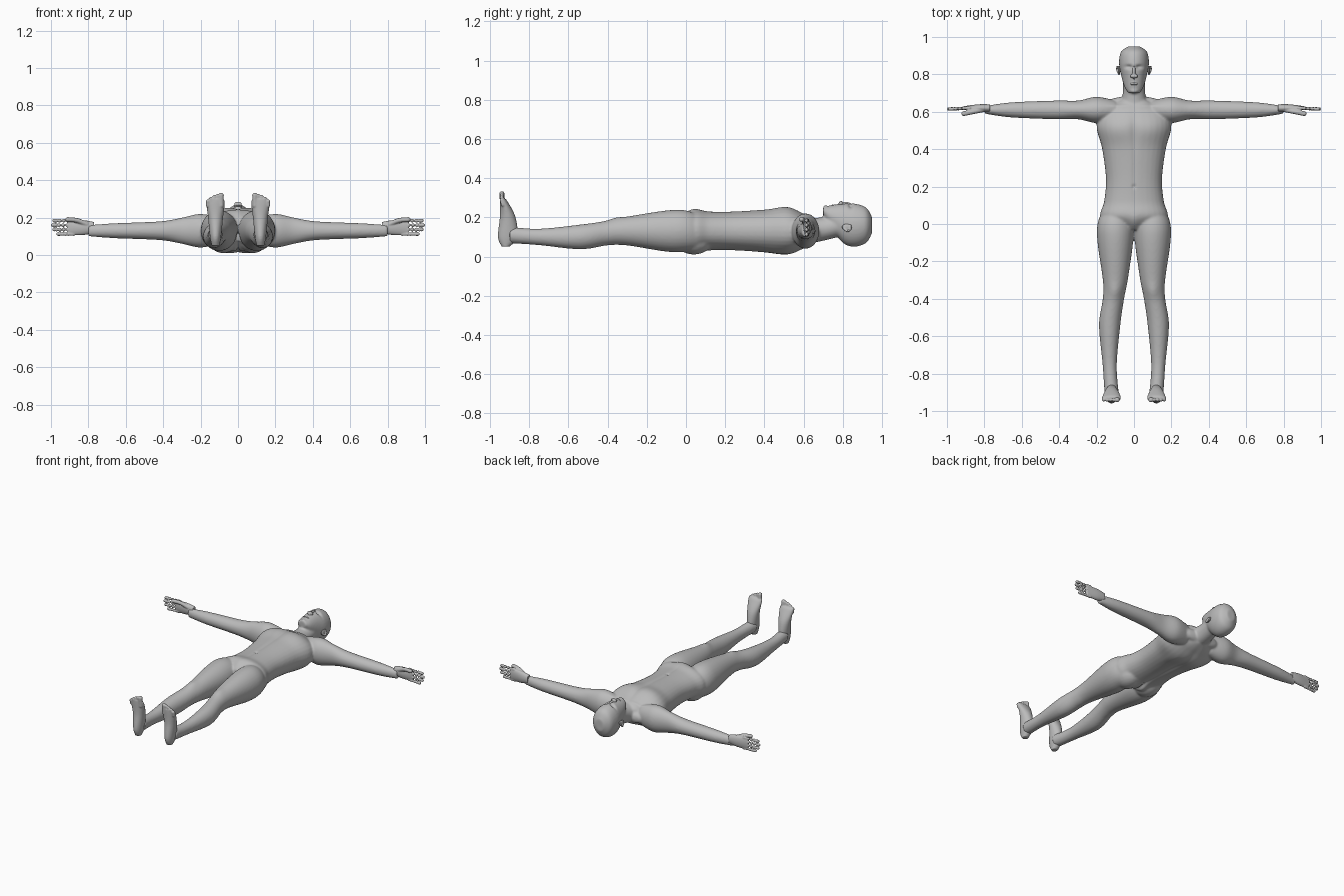
import bpy, bmesh, math
from mathutils import Vector, Matrix

if "Cube" in bpy.data.objects:
    bpy.data.objects.remove(bpy.data.objects["Cube"])

grey = (0.5, 0.5, 0.5, 1)
skin = bpy.data.materials.new("plain grey skin")
skin.use_nodes = True
skin.diffuse_color = grey
skin.node_tree.nodes["Principled BSDF"].inputs["Base Color"].default_value = grey


def spline(rows, steps=6):
    """Smooth interpolation through rows of numbers."""
    padded = [rows[0], *rows, rows[-1]]
    result = []
    for before, start, end, after in zip(padded, padded[1:], padded[2:], padded[3:]):
        before, start, end, after = map(Vector, (before, start, end, after))
        leave, arrive = (end - before) / 2, (after - start) / 2
        for step in range(steps):
            t = step / steps
            ease = t * t * (3 - 2 * t)
            result.append(start.lerp(end, ease) + leave * t * (1 - t) ** 2
                          - arrive * t * t * (1 - t))
    return result + [Vector(rows[-1])]


def loft(bm, axis, rows, side=1, power=1.0, sides=32):
    """Closed tube along an axis; a row is position, centre pair, radius pair."""
    first, second = [i for i in range(3) if i != axis]

    def rounded(value):
        return math.copysign(abs(value) ** power, value)

    rings = []
    for position, centre_a, centre_b, radius_a, radius_b in spline(
            [Vector(row) for row in rows]):
        ring = []
        for k in range(sides):
            angle = math.tau * k / sides
            point = Vector()
            point[axis] = position
            point[first] = centre_a + radius_a * rounded(math.cos(angle))
            point[second] = centre_b + radius_b * rounded(math.sin(angle))
            point.x *= side
            ring.append(bm.verts.new(point))
        rings.append(ring)
    for low, high in zip(rings, rings[1:]):
        for k in range(sides):
            bm.faces.new((low[k - 1], low[k], high[k], high[k - 1]))
    bm.faces.new(rings[0][::-1])
    bm.faces.new(rings[-1])


def ball(bm, centre, radii, side=1):
    x, y, z = centre
    place = Matrix.Translation((x * side, y, z)) @ Matrix.Diagonal((*radii, 1))
    bmesh.ops.create_uvsphere(bm, u_segments=20, v_segments=12, radius=1, matrix=place)


def chain(bm, points, radius, side):
    """Overlapping balls along a curved path, for fingers, toes and ear rims."""
    for point in spline(points):
        ball(bm, point, (radius, radius, radius), side)


def finish(name, bm, voxel, smoothing):
    """Fuse the shells into one skin and soften the joins."""
    bmesh.ops.recalc_face_normals(bm, faces=bm.faces)
    mesh = bpy.data.meshes.new(name)
    bm.to_mesh(mesh)
    bm.free()
    obj = bpy.data.objects.new(name, mesh)
    bpy.context.collection.objects.link(obj)
    bpy.context.view_layer.objects.active = obj
    blend = obj.modifiers.new("blend", "REMESH")
    blend.mode = "VOXEL"
    blend.voxel_size = voxel
    bpy.ops.object.modifier_apply(modifier=blend.name)
    soften = obj.modifiers.new("soften", "SMOOTH")
    soften.iterations = smoothing
    bpy.ops.object.modifier_apply(modifier=soften.name)
    mesh = obj.data
    mesh.materials.clear()
    mesh.materials.append(skin)
    mesh.polygons.foreach_set("use_smooth", [True] * len(mesh.polygons))
    return obj


def sculpt(obj, facing, brushes):
    """Mirrored soft brushes on the upper (1) or lower (-1) surface."""
    mesh = obj.data
    normals = [vertex.normal.copy() for vertex in mesh.vertices]
    for vertex, normal in zip(mesh.vertices, normals):
        weight = max(0, normal.z * facing)
        if weight:
            across, along = abs(vertex.co.x), vertex.co.y
            push = sum(amount * math.exp(-((across - x) / width) ** 2
                                         - ((along - y) / length) ** 2)
                       for x, y, width, length, amount in brushes)
            vertex.co += normal * push * weight
    mesh.update()


# Profiles: trunk as position, half width, half depth
trunk = [(-.03, .12, .06), (.04, .18, .11), (.12, .16, .1), (.24, .15, .1),
         (.4, .17, .11), (.52, .2, .12), (.6, .17, .09), (.66, .08, .06)]
# Neck and head as position, height, half width, half depth
neck = [(.6, .13, .08, .07), (.7, .14, .06, .06), (.78, .16, .06, .06)]
head = [(.7, .23, .03, .02), (.73, .21, .05, .05), (.8, .17, .07, .1),
        (.86, .16, .08, .11), (.92, .16, .07, .09), (.95, .16, .03, .04)]
# Arm and palm as position and two radii
arm = [(.1, .05, .07), (.2, .07, .09), (.3, .05, .07), (.42, .05, .05),
       (.66, .04, .04), (.8, .02, .03)]
palm = [(.77, .02, .03), (.83, .02, .04), (.91, .01, .04)]
# Leg as position, centre pair and radius
leg = [(.08, .09, .12, .08), (0, .1, .13, .1), (-.1, .1, .13, .1), (-.3, .1, .13, .07),
       (-.4, .11, .12, .06), (-.54, .13, .1, .06), (-.75, .13, .1, .04), (-.9, .12, .11, .04)]
# Foot as height, position and two radii
foot = [(.05, -.92, .02, .02), (.1, -.91, .03, .05), (.2, -.91, .04, .04),
        (.28, -.93, .05, .02), (.3, -.94, .04, .01)]

# Body: trunk, head and limbs blended into one skin
bm = bmesh.new()
loft(bm, 1, [(y, 0, .13, width, depth) for y, width, depth in trunk], power=.9)
for part in (neck, head):
    loft(bm, 1, [(y, 0, z, width, depth) for y, z, width, depth in part])
for side in (1, -1):
    loft(bm, 0, [(x, .61, .13, length, depth) for x, length, depth in arm], side)
    loft(bm, 1, [(y, x, z, radius * .95, radius * 1.05) for y, x, z, radius in leg], side)
    ball(bm, (.08, .04, .09), (.08, .1, .08), side)
    ball(bm, (.05, .65, .12), (.09, .03, .04), side)
body = finish("body", bm, .006, 10)

# Chest, breastbone, collarbones, belly line, navel, groin, knees, eye sockets, chin
sculpt(body, 1, [(.09, .5, .07, .06, .007), (0, .5, .02, .1, -.006), (.08, .63, .06, .01, .005),
                 (0, .3, .01, .2, -.004), (0, .2, .01, .01, -.006), (0, 0, .03, .04, .01),
                 (.1, -.36, .03, .04, .007), (.03, .84, .02, .01, -.015), (0, .71, .02, .01, .008)])
# Spine, seat cleft, shoulder blades
sculpt(body, -1, [(0, .35, .02, .2, -.01), (0, .03, .01, .1, -.02), (.09, .46, .04, .08, .006)])

# Nose: bridge, tip and nostrils
bm = bmesh.new()
ball(bm, (0, .81, .26), (.01, .04, .02))
for side in (1, 0, -1):
    ball(bm, (.01, .79, .27), (.01, .01, .015), side)
finish("nose", bm, .003, 4)

# Lips
bm = bmesh.new()
for y in (.76, .748):
    ball(bm, (0, y, .255), (.023, .006, .012))
finish("lips", bm, .003, 1)

for side, name in ((1, "left"), (-1, "right")):
    # Eye
    bm = bmesh.new()
    ball(bm, (.033, .84, .235), (.015, .01, .012), side)
    finish(name + "_eye", bm, .003, 1)

    # Ear: shell and curled rim
    bm = bmesh.new()
    ball(bm, (.08, .82, .15), (.007, .025, .017), side)
    chain(bm, [(.08, .84, .16), (.09, .84, .14), (.09, .82, .13), (.08, .8, .15)], .005, side)
    finish(name + "_ear", bm, .003, 3)

    # Hand: thumb up, palm towards the feet
    bm = bmesh.new()
    loft(bm, 0, [(x, .62, .147, thick, wide) for x, thick, wide in palm], side)
    for i in range(4):
        z = .184 - .024 * i
        tip = .99 - .007 * (i - 1) ** 2
        chain(bm, [(.88, .62, z), (tip, .615, z)], .01, side)
    chain(bm, [(.81, .61, .165), (.86, .6, .185), (.91, .59, .19)], .013, side)
    finish(name + "_hand", bm, .0035, 4)

    # Foot: toes up, big toe on the inner side
    bm = bmesh.new()
    loft(bm, 2, [(z, .12, y, wide, thick) for z, y, wide, thick in foot], side)
    for i in range(5):
        x = .09 + .018 * i
        chain(bm, [(x, -.935, .265), (x, -.94, .32 - .002 * i * i)], .01 if i else .014, side)
    finish(name + "_foot", bm, .004, 4)
